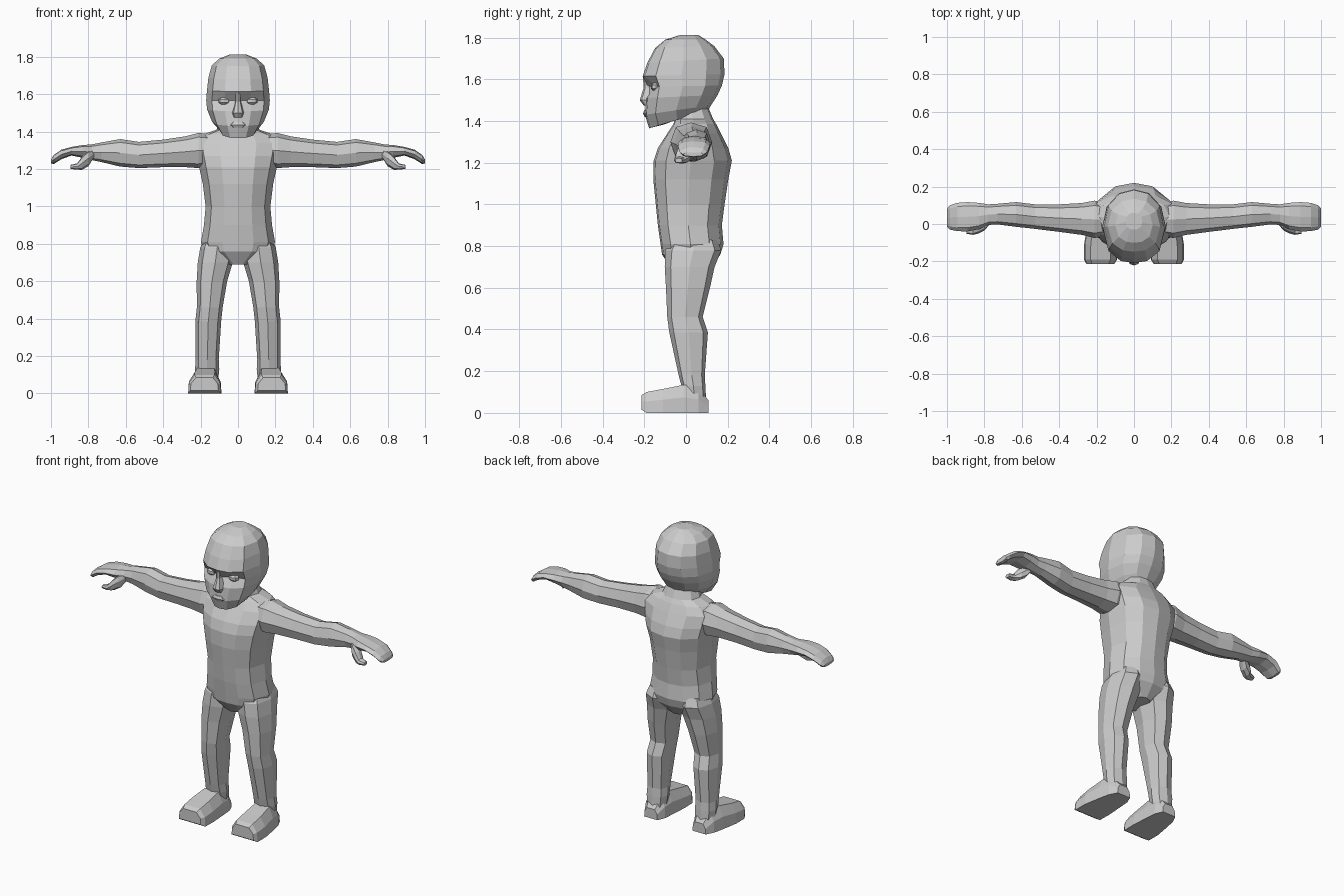
import bpy, bmesh
from mathutils import Vector


def mirrored(half):
    # full outline from its right half (first and last points lie on the centre line)
    return half + [(-u, v) for u, v in half[-2:0:-1]]


TRUNK = mirrored([(0, -1), (.42, -.95), (.82, -.68), (1, -.05), (.86, .55), (.48, .9), (0, 1)])
LIMB = mirrored([(0, -1), (.74, -.76), (1, 0), (.74, .76), (0, 1)])
FOOT = [(-1, -1), (1, -1), (.95, .1), (.6, 1), (-.6, 1), (-.95, .1)]


def loft(name, rings):
    # skin closed rings of points and cap both ends
    bm = bmesh.new()
    vs = [[bm.verts.new(p) for p in r] for r in rings]
    n = len(vs[0])
    for a, b in zip(vs, vs[1:]):
        for i in range(n):
            j = (i + 1) % n
            bm.faces.new((a[i], a[j], b[j], b[i]))
    bm.faces.new(vs[0])
    bm.faces.new(vs[-1])
    bmesh.ops.recalc_face_normals(bm, faces=bm.faces)
    me = bpy.data.meshes.new(name)
    bm.to_mesh(me)
    bm.free()
    ob = bpy.data.objects.new(name, me)
    bpy.context.collection.objects.link(ob)
    return ob


def ring(shape, axis, at, a0, a1, b0, b1):
    # fit an outline into the box a0..a1, b0..b1 across the given axis
    pts = []
    for u, v in shape:
        p = [(a0 + a1) / 2 + u * (a1 - a0) / 2, (b0 + b1) / 2 + v * (b1 - b0) / 2]
        p.insert(axis, at)
        pts.append(Vector(p))
    return pts


def limb(name, shape, axis, rows, side=1):
    rings = [ring(shape, axis, *r) for r in rows]
    for r in rings:
        for p in r:
            p.x *= side
    return loft(name, rings)


parts = []

# torso and neck: z, half width, front y, back y
torso = limb("body", TRUNK, 2, [(z, -w, w, f, b) for z, w, f, b in [
    (.69, .06, -.07, .11), (.76, .18, -.115, .165), (.81, .198, -.122, .18),
    (.90, .182, -.135, .172), (1.0, .173, -.145, .185), (1.12, .188, -.157, .203),
    (1.21, .208, -.155, .22), (1.27, .222, -.135, .203), (1.34, .235, -.09, .168),
    (1.385, .19, -.06, .145), (1.41, .115, -.055, .13), (1.47, .09, -.05, .105)]])

# head: front z, back z, half width, front y, back y, eye socket depth
head = []
for zf, zb, w, f, b, dent in [
        (1.385, 1.46, .08, -.10, .09, 0), (1.365, 1.45, .098, -.177, .105, 0),
        (1.43, 1.475, .138, -.197, .12, 0), (1.51, 1.525, .165, -.192, .152, 0),
        (1.565, 1.57, .17, -.185, .172, .035), (1.615, 1.625, .166, -.208, .185, 0),
        (1.68, 1.70, .158, -.185, .181, 0), (1.75, 1.76, .14, -.148, .135, 0),
        (1.79, 1.79, .10, -.10, .095, 0), (1.812, 1.812, .045, -.03, .06, 0)]:
    r = ring(TRUNK, 2, 0, -w, w, f, b)
    for p in r:
        p.z = zf + (zb - zf) * (p.y - f) / (b - f)
    for i in (1, -1):
        r[i].y += dent
    head.append(r)
parts.append(loft("head", head))

# nose and lips
parts.append(limb("nose", LIMB, 2, [
    (1.615, -.014, .014, -.207, -.15), (1.56, -.016, .016, -.203, -.14),
    (1.50, -.032, .032, -.222, -.15), (1.475, -.026, .026, -.203, -.15)]))
parts.append(limb("lips", LIMB, 2, [
    (1.42, -.03, .03, -.198, -.16), (1.436, -.05, .05, -.206, -.15),
    (1.452, -.03, .03, -.2, -.16)]))

for s, tag in ((1, "left"), (-1, "right")):
    # leg: z, inner x, outer x, front y, back y
    parts.append(limb(tag + "_leg", LIMB, 2, [
        (.83, .03, .18, -.07, .15), (.78, .02, .202, -.10, .17),
        (.70, .028, .215, -.102, .137), (.60, .058, .221, -.096, .115),
        (.46, .082, .22, -.09, .08), (.385, .09, .228, -.08, .105),
        (.18, .103, .226, -.035, .09), (.13, .10, .23, -.022, .093),
        (.03, .11, .22, -.01, .098)], s))
    # foot: y, inner x, outer x, bottom z, top z
    parts.append(limb(tag + "_foot", FOOT, 1, [
        (.108, .12, .21, 0, .06), (.06, .10, .235, 0, .12), (-.01, .095, .25, 0, .135),
        (-.11, .088, .267, 0, .115), (-.19, .09, .267, 0, .10), (-.213, .105, .255, .015, .085)], s))
    # arm and mitten hand: x, front y, back y, bottom z, top z
    parts.append(limb(tag + "_arm", LIMB, 0, [
        (.15, -.06, .11, 1.22, 1.385), (.21, -.075, .125, 1.205, 1.393),
        (.28, -.058, .112, 1.21, 1.375), (.40, -.042, .105, 1.21, 1.357),
        (.53, -.026, .105, 1.205, 1.345), (.63, -.015, .117, 1.213, 1.36),
        (.73, -.002, .108, 1.237, 1.342), (.78, -.005, .105, 1.247, 1.332),
        (.83, -.028, .113, 1.26, 1.328), (.89, -.04, .117, 1.272, 1.318),
        (.945, -.038, .113, 1.252, 1.303), (.985, -.03, .10, 1.226, 1.275),
        (1.0, -.015, .085, 1.23, 1.25)], s))
    # thumb
    parts.append(limb(tag + "_thumb", LIMB, 0, [
        (.77, .0, .05, 1.262, 1.302), (.80, -.035, .035, 1.215, 1.30),
        (.835, -.052, .02, 1.195, 1.265), (.86, -.058, -.005, 1.197, 1.23),
        (.895, -.052, -.018, 1.2, 1.222)], s))
    # eye
    limb(tag + "_eye", LIMB, 2, [
        (1.546, .058, .09, -.158, -.13), (1.556, .043, .105, -.168, -.12),
        (1.572, .043, .105, -.168, -.12), (1.583, .058, .09, -.158, -.13)], s)

# weld the parts into one closed skin
bpy.context.view_layer.objects.active = torso
for p in parts:
    m = torso.modifiers.new("weld", 'BOOLEAN')
    m.operation = 'UNION'
    m.solver = 'EXACT'
    m.object = p
    bpy.ops.object.modifier_apply(modifier=m.name)
    bpy.data.objects.remove(p, do_unlink=True)
